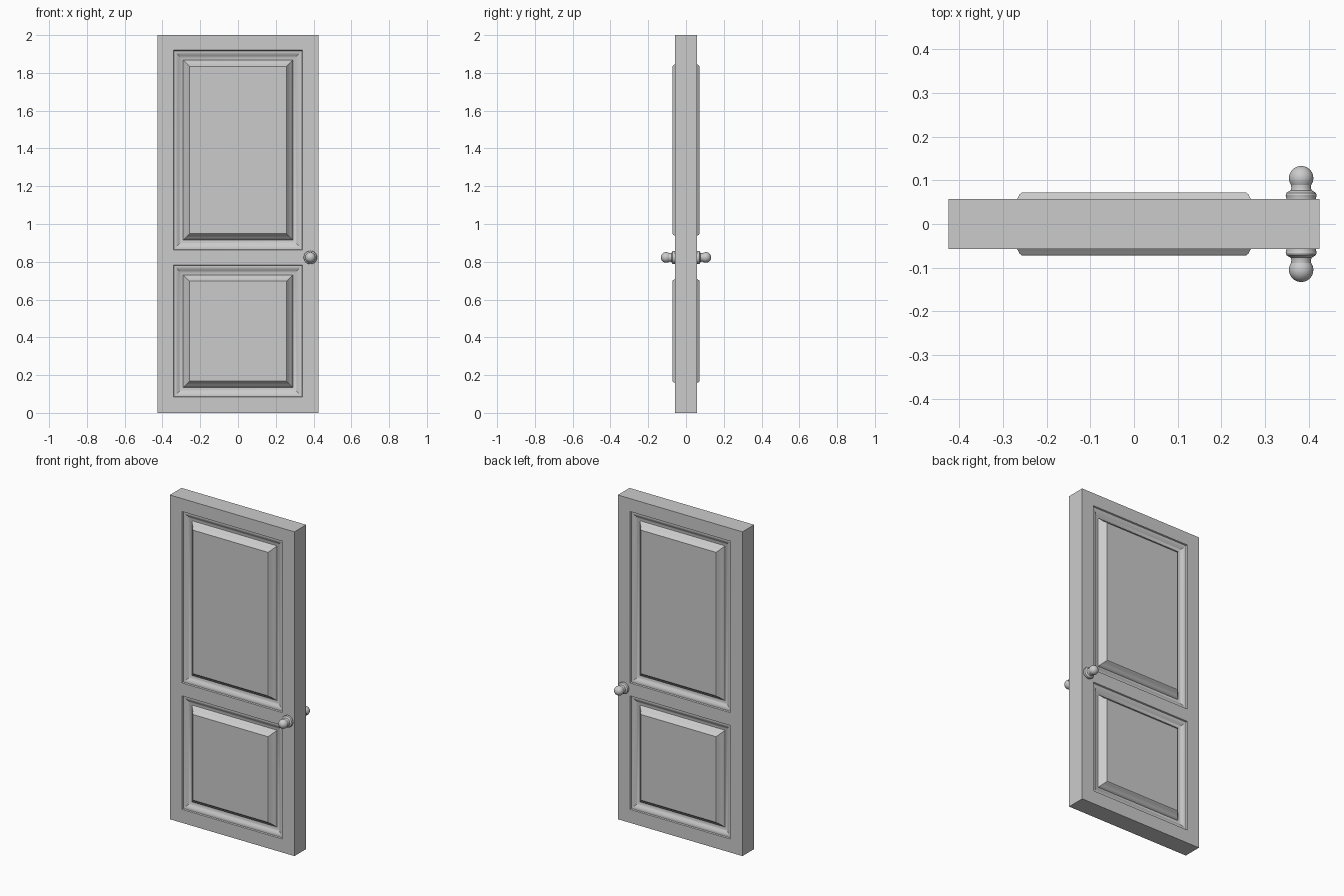
import bpy, bmesh, math

if "Cube" in bpy.data.objects:
    bpy.data.objects.remove(bpy.data.objects["Cube"])

HALF_T = 0.057                       # half thickness of the slab
XS = [-0.425, -0.342, 0.342, 0.425]  # stile lines
ZS = [0, 0.083, 0.783, 0.863, 1.92, 2.0]  # rail lines
# panel moulding: (inset from opening, distance from door centre plane)
MOULDING = [(0.0, 0.057), (0.003, 0.049), (0.010, 0.049), (0.020, 0.045),
            (0.030, 0.038), (0.038, 0.034), (0.052, 0.033), (0.055, 0.040),
            (0.064, 0.047), (0.074, 0.057), (0.080, 0.068), (0.086, 0.0725)]


def finish(bm, name):
    mesh = bpy.data.meshes.new(name)
    bm.to_mesh(mesh)
    bm.free()
    ob = bpy.data.objects.new(name, mesh)
    bpy.context.collection.objects.link(ob)
    bpy.context.view_layer.objects.active = ob
    ob.select_set(True)
    bpy.ops.object.shade_smooth_by_angle(angle=math.radians(30))
    ob.select_set(False)
    mirror = ob.modifiers.new("both_sides", 'MIRROR')
    mirror.use_axis = (False, True, False)
    return ob


def moulded_panel(bm, x0, x1, z0, z1):
    rings = []
    for d, y in MOULDING:
        rings.append([bm.verts.new(c) for c in (
            (x0 + d, -y, z0 + d), (x1 - d, -y, z0 + d),
            (x1 - d, -y, z1 - d), (x0 + d, -y, z1 - d))])
    for a, b in zip(rings, rings[1:]):
        for i in range(4):
            j = (i + 1) % 4
            bm.faces.new((a[i], a[j], b[j], b[i]))
    bm.faces.new(rings[-1])


# door slab: front half with two raised panels, mirrored to the back
bm = bmesh.new()
for i in range(3):
    for k in range(5):
        x0, x1, z0, z1 = XS[i], XS[i + 1], ZS[k], ZS[k + 1]
        if i == 1 and k in (1, 3):
            moulded_panel(bm, x0, x1, z0, z1)
        else:
            bm.faces.new([bm.verts.new((x, -HALF_T, z)) for x, z in
                          ((x0, z0), (x1, z0), (x1, z1), (x0, z1))])
bmesh.ops.remove_doubles(bm, verts=bm.verts[:], dist=1e-5)
# outer edges of the slab
rim = [e for e in bm.edges if e.is_boundary]
ext = bmesh.ops.extrude_edge_only(bm, edges=rim)["geom"]
for v in ext:
    if isinstance(v, bmesh.types.BMVert):
        v.co.y = 0
bmesh.ops.recalc_face_normals(bm, faces=bm.faces[:])
finish(bm, "door_slab")

# door knobs: rosette, neck and ball turned about the y axis
profile = [(0.034, 0.055), (0.034, 0.060), (0.0355, 0.066), (0.034, 0.071),
           (0.029, 0.0745), (0.024, 0.077), (0.0225, 0.082), (0.023, 0.088)]
for s in range(9):
    a = math.radians(-35 + 125 * s / 8)
    profile.append((0.028 * max(math.cos(a), 0), 0.105 + 0.028 * math.sin(a)))
bm = bmesh.new()
verts = [bm.verts.new((0.383 + r, -y, 0.823)) for r, y in profile]
edges = [bm.edges.new(p) for p in zip(verts, verts[1:])]
bmesh.ops.spin(bm, geom=verts + edges, cent=(0.383, 0, 0.823), axis=(0, 1, 0),
               angle=math.tau, steps=32)
bmesh.ops.remove_doubles(bm, verts=bm.verts[:], dist=1e-5)
bmesh.ops.recalc_face_normals(bm, faces=bm.faces[:])
# open back sits inside the slab; make sure the shell faces outwards
tip = min(bm.faces, key=lambda f: f.calc_center_median().y)
if tip.normal.y > 0:
    bmesh.ops.reverse_faces(bm, faces=bm.faces[:])
finish(bm, "door_knobs")
